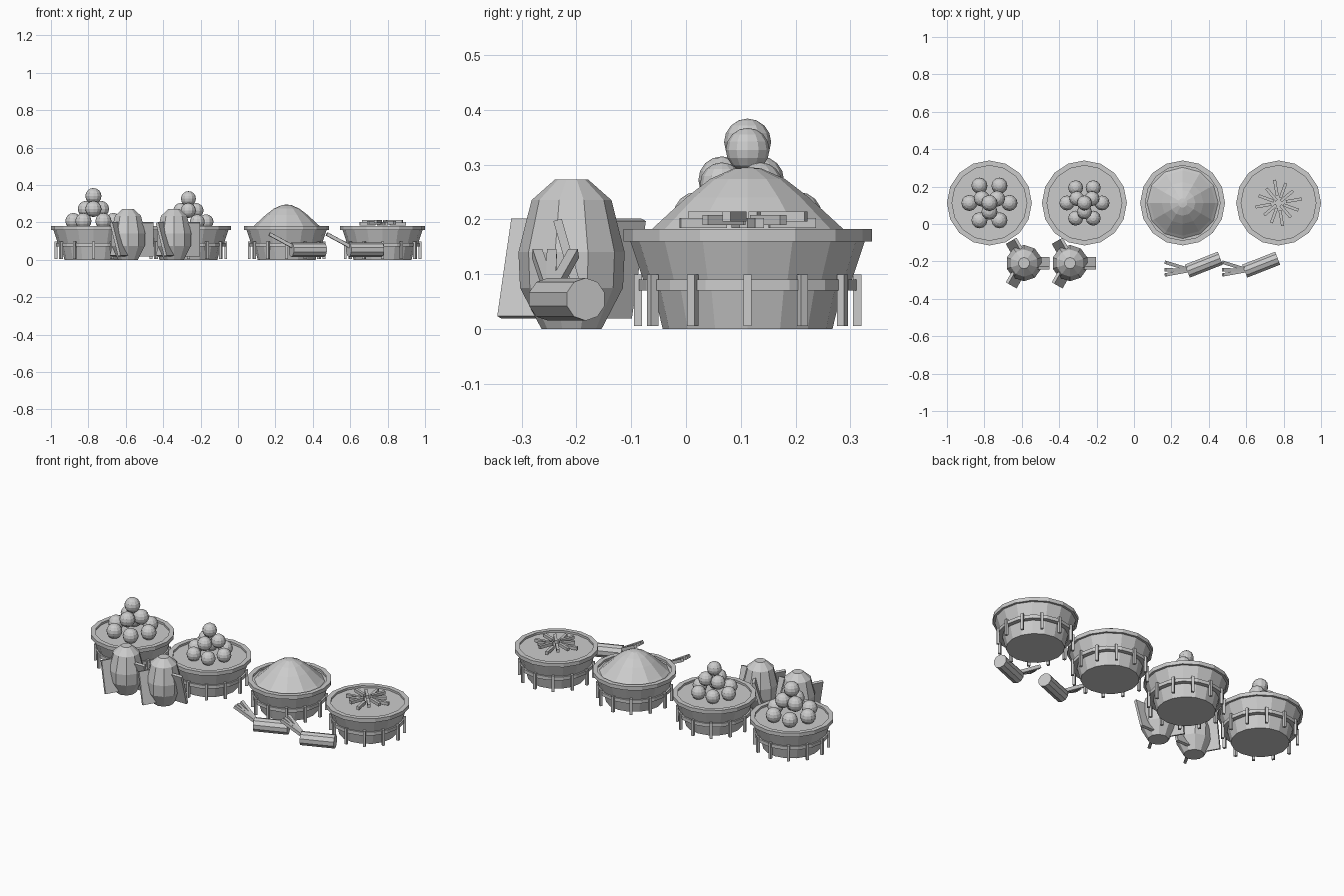
import bpy
import bmesh
from math import cos, sin, pi, radians
from mathutils import Matrix, Vector

if "Cube" in bpy.data.objects:
    bpy.data.objects.remove(bpy.data.objects["Cube"], do_unlink=True)

GREY = (0.6, 0.6, 0.6, 1)
mat = bpy.data.materials.new("plain grey")
mat.use_nodes = True
mat.diffuse_color = GREY
mat.node_tree.nodes["Principled BSDF"].inputs["Base Color"].default_value = GREY


def finish(name, bm, loc=(0, 0, 0)):
    bmesh.ops.recalc_face_normals(bm, faces=bm.faces)
    mesh = bpy.data.meshes.new(name)
    bm.to_mesh(mesh)
    bm.free()
    mesh.materials.append(mat)
    ob = bpy.data.objects.new(name, mesh)
    ob.location = loc
    bpy.context.collection.objects.link(ob)
    return ob


def lathe(name, profile, sides, loc, ring=False):
    """Spin (radius, height) points; close into a ring or cap both ends."""
    bm = bmesh.new()
    loops = [[bm.verts.new((r * sin(2 * pi * i / sides), r * cos(2 * pi * i / sides), z))
              for i in range(sides)] for r, z in profile]
    pairs = list(zip(loops, loops[1:]))
    if ring:
        pairs.append((loops[-1], loops[0]))
    else:
        bm.faces.new(loops[0])
        bm.faces.new(loops[-1])
    for a, b in pairs:
        for i in range(sides):
            j = (i + 1) % sides
            bm.faces.new((a[i], a[j], b[j], b[i]))
    return finish(name, bm, loc)


def add_box(bm, size, matrix):
    bmesh.ops.create_cube(bm, size=1, matrix=matrix @ Matrix.Diagonal((*size, 1)))


def turn(angle, axis="Z"):
    return Matrix.Rotation(angle, 4, axis)


def move(x, y, z):
    return Matrix.Translation((x, y, z))


def basket(label, loc):
    lathe(label + "_bowl", [(.155, 0), (.172, .07), (.19, .088), (.214, .16), (.214, .17)], 16, loc)
    lathe(label + "_rim", [(.2, .16), (.227, .16), (.227, .182), (.2, .182)], 16, loc, True)
    lathe(label + "_band", [(.175, .07), (.2, .07), (.2, .09), (.175, .09)], 16, loc, True)
    bm = bmesh.new()
    for i in range(12):
        add_box(bm, (.015, .015, .094), turn(i * pi / 6) @ move(.2, 0, .052))
    finish(label + "_staves", bm, loc)


def ball_pile(label, loc, radius, ring, heights):
    bm = bmesh.new()
    layers = [(6, ring, 0), (3, .047, pi / 6), (1, 0, 0)]
    for (count, dist, start), z in zip(layers, heights):
        for i in range(count):
            a = start + 2 * pi * i / count
            bmesh.ops.create_uvsphere(bm, u_segments=12, v_segments=8, radius=radius,
                                      matrix=move(dist * cos(a), dist * sin(a), z))
    finish(label + "_balls", bm, loc)


# Four baskets in a row
y = .1125
spots = {"first_basket": -.773, "second_basket": -.265, "third_basket": .26, "fourth_basket": .773}
for label, x in spots.items():
    basket(label, (x, y, 0))

# Contents: two piles of balls, a heap and a scatter of sticks
ball_pile("first_basket", (spots["first_basket"], y, 0), .043, .107, (.207, .272, .341))
ball_pile("second_basket", (spots["second_basket"], y, 0), .04, .094, (.203, .264, .327))
lathe("heap", [(.197, .165), (.175, .182), (.112, .24), (.068, .274), (.025, .293), (.004, .295)],
      12, (spots["third_basket"], y, 0))
bm = bmesh.new()
for i in range(12):
    reach = .125 - .012 * (i * 5 % 3)
    add_box(bm, (.085, .016, .018),
            turn(radians(i * 30 + 10)) @ move(reach - .0425, 0, .193 + .006 * (i * 7 % 3)))
finish("loose_sticks", bm, (spots["fourth_basket"], y, 0))

# Two jars, each with three slanted fins
for label, x in (("right_jar", -.588), ("left_jar", -.342)):
    lathe(label, [(.055, 0), (.094, .075), (.097, .14), (.073, .235), (.03, .273)], 10, (x, -.209, 0))
    bm = bmesh.new()
    for i in range(3):
        add_box(bm, (.085, .016, .185),
                turn(i * 2 * pi / 3) @ move(.095, 0, .11) @ turn(.28, "X"))
    finish(label + "_fins", bm, (x, -.209, 0))


def rod_matrix(start, end):
    d = end - start
    return Matrix.Translation((start + end) / 2) @ d.to_track_quat("Z", "Y").to_matrix().to_4x4()


# Two lying bundles with three sprigs each
for label, x in (("right_bundle", 0), ("left_bundle", .307)):
    root, tail = Vector((.285, -.252, .054)), Vector((.461, -.183, .054))
    bm = bmesh.new()
    bmesh.ops.create_cone(bm, cap_ends=True, segments=10, radius1=.039, radius2=.039,
                          depth=(tail - root).length, matrix=rod_matrix(root, tail))
    finish(label, bm, (x, 0, 0))
    bm = bmesh.new()
    base = root + Vector((.02, .005, .01))
    for tip_y in (-.205, -.245, -.272):
        tip = Vector((.168, tip_y, .138))
        add_box(bm, (.018, .018, (tip - base).length), rod_matrix(base, tip))
    finish(label + "_sprigs", bm, (x, 0, 0))
